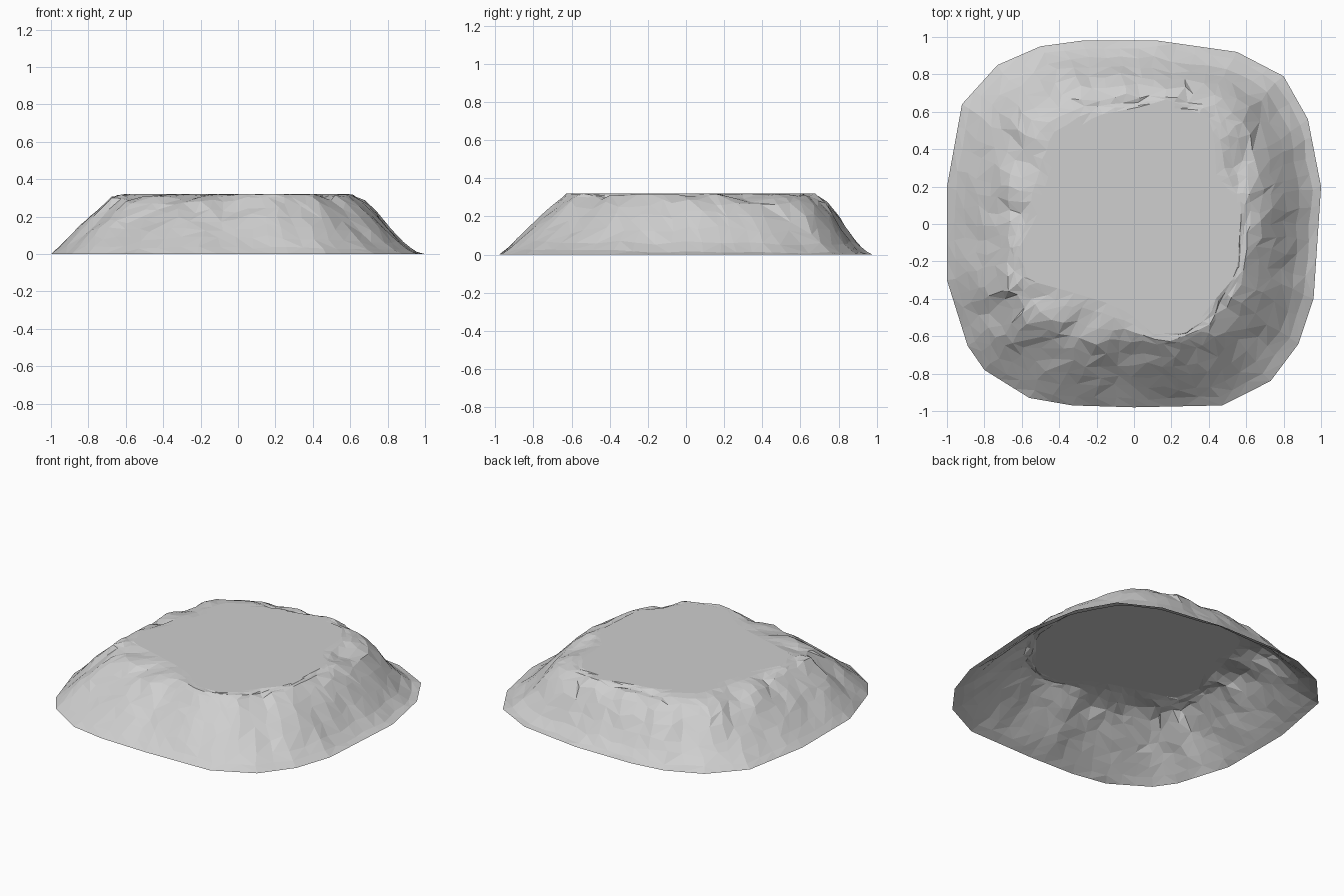
import bpy
import bmesh
import math
import random
from mathutils import Vector, noise, geometry

random.seed(7)
HEIGHT = 0.32

cube = bpy.data.objects.get("Cube")
if cube:
    bpy.data.objects.remove(cube, do_unlink=True)

# Outlines of the foot, the shoulder above the steep wall, and the flat summit
FOOT = [(1, .2), (.93, .56), (.8, .79), (.55, .92), (.13, .98), (-.28, .98),
        (-.5, .95), (-.73, .85), (-.92, .64), (-1, .2), (-1, -.3), (-.89, -.65),
        (-.8, -.78), (-.56, -.93), (-.33, -.97), (0, -.98), (.47, -.97),
        (.73, -.84), (.88, -.64), (.96, -.4)]
SHOULDER = [(.61, 0), (.61, .25), (.56, .48), (.42, .64), (.05, .68),
            (-.3, .67), (-.54, .55), (-.65, .3), (-.67, 0), (-.67, -.3),
            (-.55, -.54), (-.3, -.62), (0, -.62), (.2, -.64), (.42, -.55),
            (.58, -.3)]
SUMMIT = [(.57, 0), (.54, .14), (.44, .26), (.43, .48), (.34, .61), (.05, .63),
          (-.2, .58), (-.38, .46), (-.46, .25), (-.52, .04), (-.61, -.12),
          (-.57, -.3), (-.35, -.36), (-.15, -.42), (-.02, -.48), (.1, -.59),
          (.3, -.58), (.42, -.42), (.55, -.27)]

# Ring positions: 0 foot, 1 shoulder, 2 summit
RINGS = [0, .13, .3, .47, .64, .82, 1, 1.35, 1.7, 2]


def reach(outline, angle):
    """Point where a ray from the centre meets an outline."""
    ray = Vector((math.cos(angle), math.sin(angle))) * 3
    for i, end in enumerate(outline):
        hit = geometry.intersect_line_line_2d(
            Vector((0, 0)), ray, Vector(outline[i - 1]), Vector(end))
        if hit:
            return hit
    return ray / 3


def spoke_angles():
    """Angles that include every corner of the foot."""
    corners = [math.atan2(y, x) for x, y in FOOT]
    angles = []
    for i, a in enumerate(corners):
        gap = (corners[(i + 1) % len(corners)] - a) % math.tau
        n = max(2, round(gap / 0.095))
        angles += [a + 0.0001 + gap * k / n for k in range(n)]
    return angles


def slope_point(angle, t):
    """Smooth slope: a wall up to the shoulder, then a gentle ledge."""
    foot, edge, top = (reach(o, angle) for o in (FOOT, SHOULDER, SUMMIT))
    ledge = 1 - .55 * max(0, edge.length - top.length)
    if t > 1:
        v = t - 1
        flat = edge.lerp(top, v)
        return flat, ledge + (1 - ledge) * math.sin(v * math.pi / 2)
    # The back left wall flares at its foot, the opposite one is straight
    flare = .5 + .5 * math.cos(angle - math.pi / 4)
    curved = t * t * (3 - 2 * t) - .04 * math.sin(math.pi * t)
    return foot.lerp(edge, t), ledge * (t + (curved - t) * flare)


# Rocky slope: rings of jittered points from the foot up to the summit
bm = bmesh.new()
angles = spoke_angles()
rings = []
for t in RINGS:
    ring = []
    rough = math.sin(math.pi * t / 2) ** 0.7 if 0 < t < 2 else 0
    for a in angles:
        turn = a + random.uniform(-.03, .03) * rough
        p, h = slope_point(turn, t + random.uniform(-.06, .06) * rough)
        # Gullies run down the slope, smaller lumps break them up
        gully = noise.noise(Vector((math.cos(a) * 5, math.sin(a) * 5, t)))
        lump = noise.noise(Vector((p.x * 8, p.y * 8, t)))
        p *= 1 + rough * (.025 * gully + .012 * lump)
        z = HEIGHT * h + rough * (.014 * gully + .014 * lump)
        ring.append(bm.verts.new((p.x, p.y, min(max(z, 0), HEIGHT))))
    rings.append(ring)

# Triangles with mixed diagonals between neighbouring rings
count = len(angles)
for low, high in zip(rings, rings[1:]):
    for i in range(count):
        j = (i + 1) % count
        a, b, c, d = low[i], low[j], high[j], high[i]
        if random.random() < .5:
            bm.faces.new((a, b, c))
            bm.faces.new((a, c, d))
        else:
            bm.faces.new((a, b, d))
            bm.faces.new((b, c, d))

# Flat summit; the underside stays open
bm.faces.new(rings[-1])

mesh = bpy.data.meshes.new("rocky_plateau")
bm.to_mesh(mesh)
bm.free()

stone = bpy.data.materials.new("grey stone")
stone.use_nodes = True
colour = (.62, .62, .62, 1)
stone.diffuse_color = colour
stone.node_tree.nodes["Principled BSDF"].inputs["Base Color"].default_value = colour
mesh.materials.append(stone)

plateau = bpy.data.objects.new("rocky_plateau", mesh)
bpy.context.collection.objects.link(plateau)
